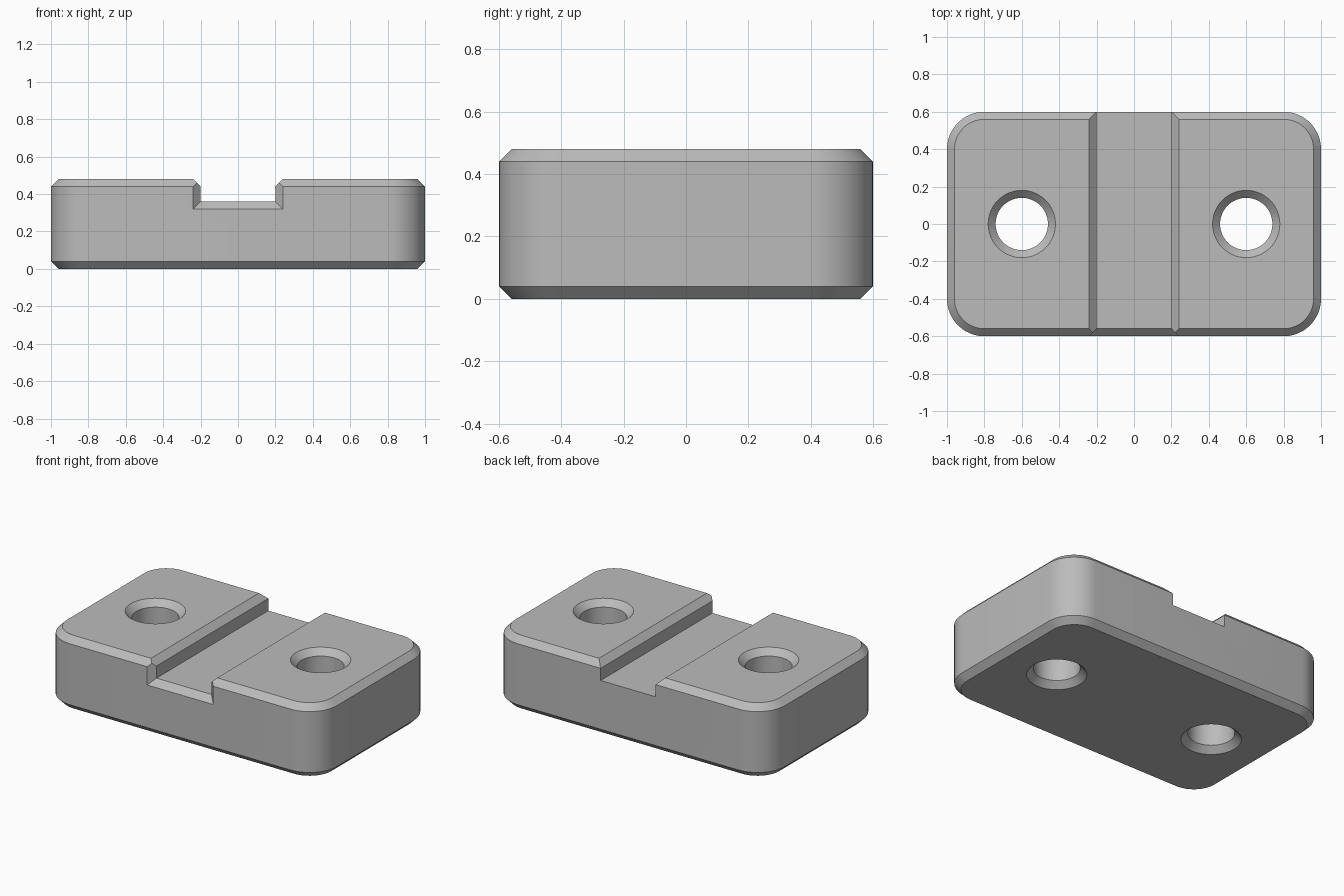
import bpy, bmesh, math

if "Cube" in bpy.data.objects:
    bpy.data.objects.remove(bpy.data.objects["Cube"])

grey = bpy.data.materials.new("plain grey")
grey.diffuse_color = (0.5, 0.5, 0.5, 1)
grey.use_nodes = True
grey.node_tree.nodes["Principled BSDF"].inputs["Base Color"].default_value = grey.diffuse_color


def loft(name, rings):
    """Closed solid through a list of matching point rings."""
    bm = bmesh.new()
    loops = [[bm.verts.new(p) for p in ring] for ring in rings]
    n = len(loops[0])
    for a, b in zip(loops, loops[1:]):
        for i in range(n):
            j = (i + 1) % n
            bm.faces.new((a[i], a[j], b[j], b[i]))
    bm.faces.new(loops[0][::-1])
    bm.faces.new(loops[-1])
    bmesh.ops.recalc_face_normals(bm, faces=bm.faces)
    mesh = bpy.data.meshes.new(name)
    bm.to_mesh(mesh)
    bm.free()
    mesh.materials.append(grey)
    obj = bpy.data.objects.new(name, mesh)
    bpy.context.collection.objects.link(obj)
    return obj


def rounded_rect(inset, z, steps=12):
    """Rounded rectangle outline, moved inwards by inset."""
    pts = []
    for k, (sx, sy) in enumerate([(1, 1), (-1, 1), (-1, -1), (1, -1)]):
        for i in range(steps + 1):
            a = math.pi / 2 * (k + i / steps)
            r = 0.2 - inset
            pts.append((sx * 0.8 + r * math.cos(a), sy * 0.4 + r * math.sin(a), z))
    return pts


def circle(x, r, z, n=48):
    return [(x + r * math.cos(2 * math.pi * i / n), r * math.sin(2 * math.pi * i / n), z)
            for i in range(n)]


# Body: rounded block with chamfered top and bottom rims
body = loft("block", [rounded_rect(0.04, 0), rounded_rect(0, 0.04),
                      rounded_rect(0, 0.44), rounded_rect(0.04, 0.48)])

# Channel along y with chamfered upper edges
profile = [(-0.2, 0.36), (0.2, 0.36), (0.2, 0.44), (0.34, 0.58), (-0.34, 0.58), (-0.2, 0.44)]
cutters = [loft("channel_cutter", [[(x, y, z) for x, z in profile] for y in (-0.8, 0.8)])]

# Chamfer around the channel mouth at the front only
mouth = []
for y, w, z in [(-0.68, 0.32, 0.28), (-0.50, 0.14, 0.46)]:
    z = 0.36 - (w - 0.2)
    mouth.append([(-w, y, z), (w, y, z), (w, y, 0.7), (-w, y, 0.7)])
cutters.append(loft("mouth_cutter", mouth))

# Bolt holes, countersunk at both ends
for x, side in [(-0.6, "left"), (0.6, "right")]:
    cutters.append(loft(side + "_hole_cutter", [
        circle(x, r, z) for r, z in
        [(0.22, -0.04), (0.14, 0.04), (0.14, 0.44), (0.22, 0.52)]]))

# Cut everything out, then drop the cutters
bpy.context.view_layer.objects.active = body
body.select_set(True)
for c in cutters:
    mod = body.modifiers.new(c.name, "BOOLEAN")
    mod.operation = "DIFFERENCE"
    mod.solver = "EXACT"
    mod.object = c
    bpy.ops.object.modifier_apply(modifier=mod.name)
    bpy.data.objects.remove(c)

# Smooth round walls, crisp chamfers
bpy.ops.object.shade_smooth_by_angle(angle=math.radians(25))
